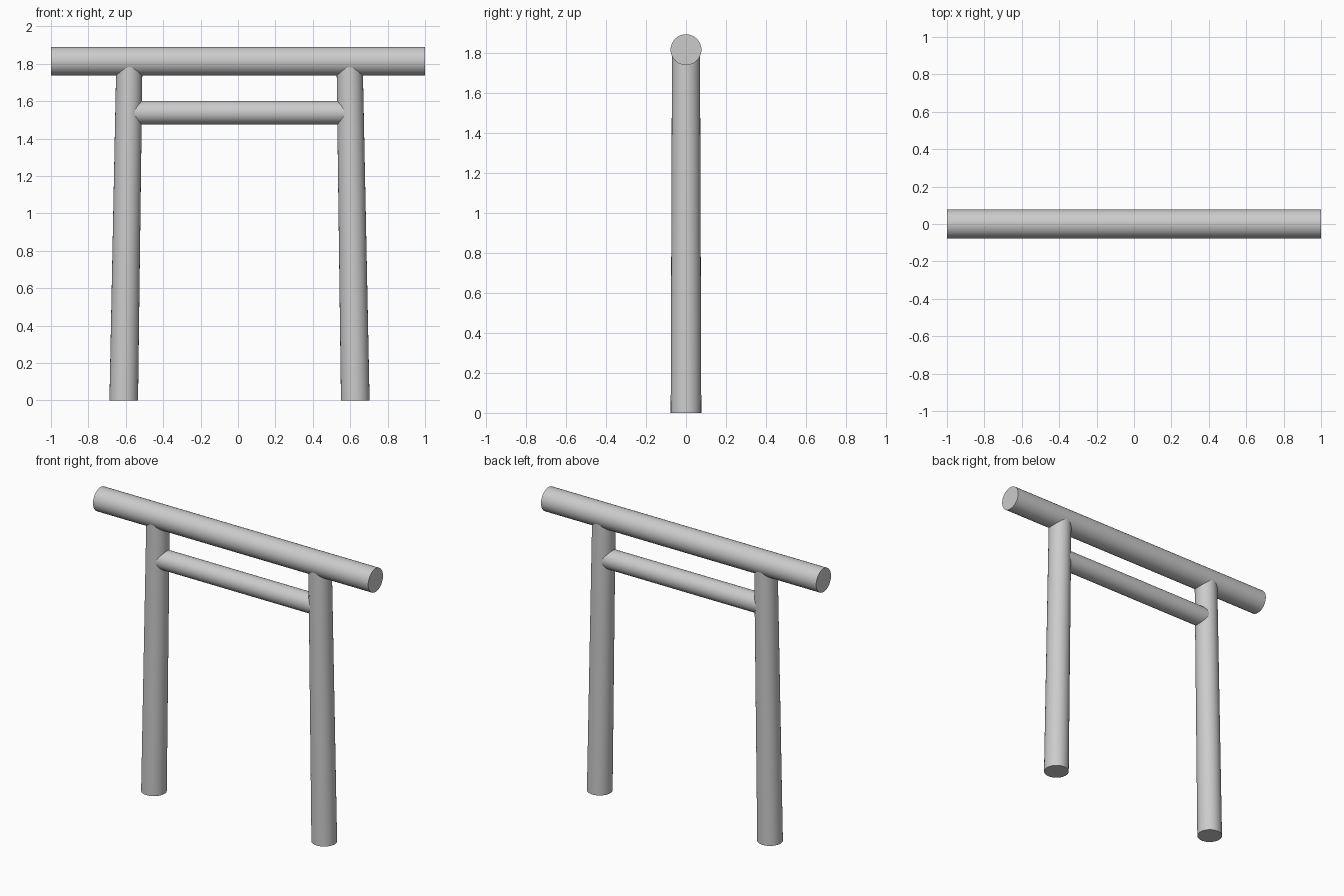
import bpy
import bmesh
from mathutils import Vector

cube = bpy.data.objects.get("Cube")
if cube:
    bpy.data.objects.remove(cube, do_unlink=True)

SIDES = 48

# Single plain grey
grey = bpy.data.materials.new("plain_grey")
grey.use_nodes = True
colour = (0.6, 0.6, 0.6, 1)
grey.diffuse_color = colour
grey.node_tree.nodes["Principled BSDF"].inputs["Base Color"].default_value = colour


def log(name, start, end, r_start, r_end, along_x=False):
    """Round log between two points; its end caps stay square to x or z."""
    start, end = Vector(start), Vector(end)
    bm = bmesh.new()
    bmesh.ops.create_cone(bm, cap_ends=True, segments=SIDES,
                          radius1=r_start, radius2=r_end, depth=2)
    for v in bm.verts:
        centre = start if v.co.z < 0 else end
        if along_x:
            offset = Vector((0, v.co.y, -v.co.x))
        else:
            offset = Vector((v.co.x, v.co.y, 0))
        v.co = centre + offset
    bmesh.ops.recalc_face_normals(bm, faces=bm.faces)
    mesh = bpy.data.meshes.new(name)
    bm.to_mesh(mesh)
    bm.free()
    mesh.materials.append(grey)
    obj = bpy.data.objects.new(name, mesh)
    bpy.context.collection.objects.link(obj)
    bpy.ops.object.select_all(action="DESELECT")
    obj.select_set(True)
    bpy.context.view_layer.objects.active = obj
    bpy.ops.object.shade_smooth_by_angle()
    return obj


# Top beam
log("top_beam", (-1, 0, 1.814), (1, 0, 1.814), 0.077, 0.077, along_x=True)

# Leaning, slightly tapered pillars
MIDDLE = 0.008
for side, sign in (("left", 1), ("right", -1)):
    log(side + "_pillar", (MIDDLE + sign * 0.619, 0, 0),
        (MIDDLE + sign * 0.589, 0, 1.8), 0.0765, 0.07)

# Lower crossbar, its ends set into the pillars
log("crossbar", (MIDDLE - 0.59, 0, 1.539), (MIDDLE + 0.59, 0, 1.539),
    0.063, 0.063, along_x=True)
